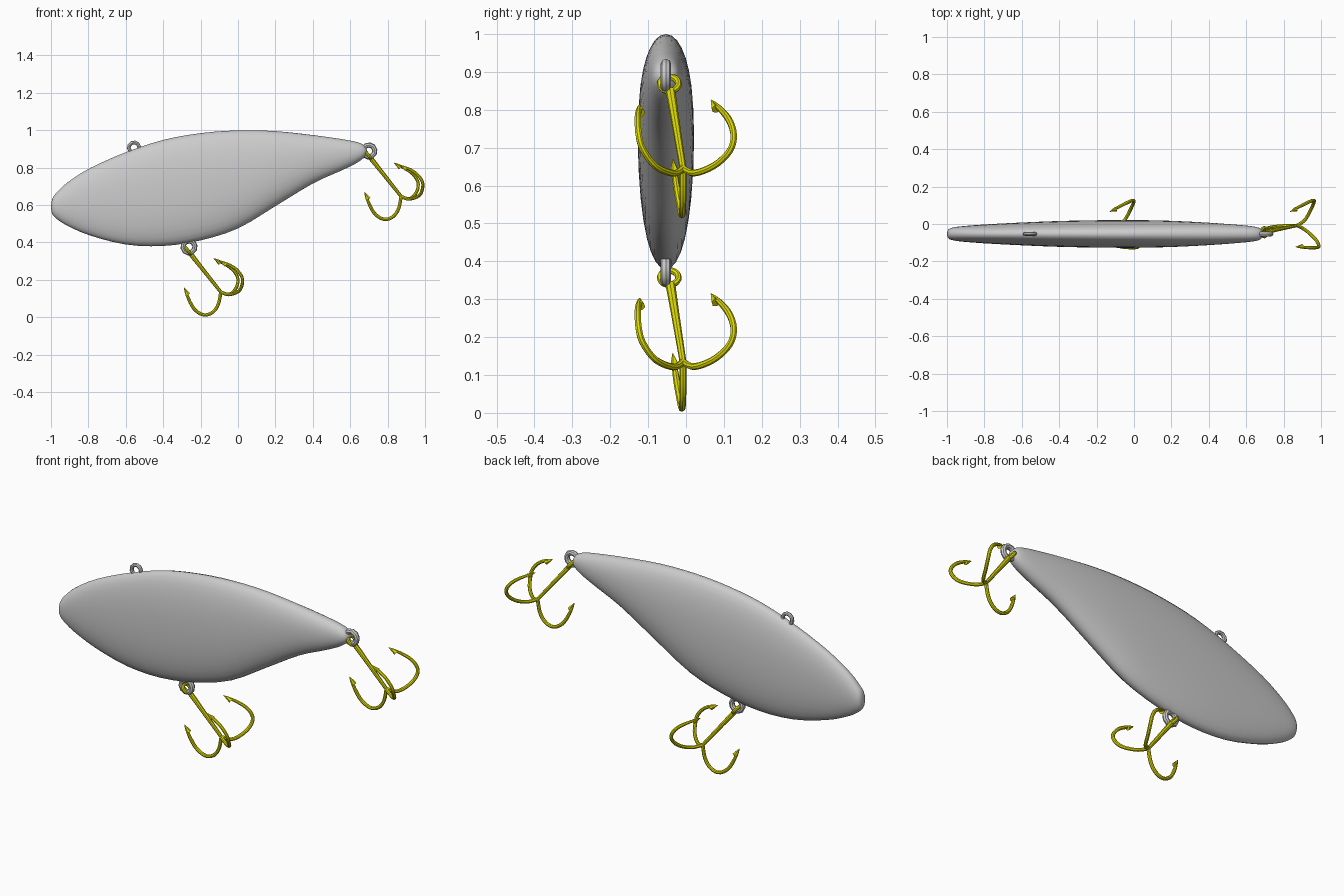
import bpy, bmesh, math
from mathutils import Vector, Matrix

if "Cube" in bpy.data.objects:
    bpy.data.objects.remove(bpy.data.objects["Cube"])

MID_Y = -0.053
yellow = bpy.data.materials.new("hook_yellow")
yellow.diffuse_color = (0.72, 0.70, 0.0, 1)
yellow.use_nodes = True
yellow.node_tree.nodes["Principled BSDF"].inputs["Base Color"].default_value = yellow.diffuse_color


def spline(points, n):
    """Catmull-Rom resampling of tuples of any length."""
    p = [points[0]] + list(points) + [points[-1]]
    out = []
    for i in range(1, len(p) - 2):
        for s in range(n):
            t = s / n
            out.append([0.5 * (2*b + (c-a)*t + (2*a-5*b+4*c-d)*t*t + (3*b-a-3*c+d)*t**3)
                        for a, b, c, d in zip(p[i-1], p[i], p[i+1], p[i+2])])
    return out + [list(points[-1])]


def loft(bm, rings):
    """Skin a list of closed rings and cap both ends."""
    vs = [[bm.verts.new(co) for co in r] for r in rings]
    n = len(vs[0])
    for a, b in zip(vs, vs[1:]):
        for i in range(n):
            bm.faces.new((a[i], a[(i+1) % n], b[(i+1) % n], b[i]))
    bm.faces.new(vs[0][::-1])
    bm.faces.new(vs[-1])


def tube(bm, path, radii, sides=8):
    """Round wire along a path with a radius at each point."""
    path = [Vector(p) for p in path]
    rings, u = [], None
    for i, p in enumerate(path):
        t = (path[min(i+1, len(path)-1)] - path[max(i-1, 0)]).normalized()
        u = t.orthogonal() if u is None else u - t * u.dot(t)
        u.normalize()
        v = t.cross(u)
        rings.append([p + radii[i] * (math.cos(a)*u + math.sin(a)*v)
                      for a in (2*math.pi*k/sides for k in range(sides))])
    loft(bm, rings)


def torus(bm, centre, normal, major, minor, n=16, m=8):
    """Ring around a centre, facing along a normal."""
    u = normal.normalized().orthogonal().normalized()
    w = normal.normalized()
    v = w.cross(u)
    vs = []
    for i in range(n):
        a = 2*math.pi*i/n
        r = math.cos(a)*u + math.sin(a)*v
        vs.append([bm.verts.new(centre + r*(major + minor*math.cos(b)) + w*minor*math.sin(b))
                   for b in (2*math.pi*k/m for k in range(m))])
    for i in range(n):
        for k in range(m):
            bm.faces.new((vs[i][k], vs[(i+1) % n][k], vs[(i+1) % n][(k+1) % m], vs[i][(k+1) % m]))


def finish(bm, name, mat=None, angle=40):
    bmesh.ops.recalc_face_normals(bm, faces=bm.faces)
    me = bpy.data.meshes.new(name)
    bm.to_mesh(me)
    bm.free()
    ob = bpy.data.objects.new(name, me)
    bpy.context.collection.objects.link(ob)
    if mat:
        me.materials.append(mat)
    bpy.ops.object.select_all(action='DESELECT')
    ob.select_set(True)
    bpy.context.view_layer.objects.active = ob
    bpy.ops.object.shade_smooth_by_angle(angle=math.radians(angle))
    return ob


# Lure body: x, top z, bottom z, half width
stations = [
    (-1.0, .595, .583, .006), (-.992, .635, .55, .024), (-.968, .668, .525, .034),
    (-.91, .722, .488, .042), (-.79, .798, .437, .051), (-.6, .882, .389, .061),
    (-.4, .948, .381, .069), (-.2, .984, .411, .073), (0, .999, .475, .074),
    (.2, .995, .594, .070), (.4, .974, .715, .060), (.55, .953, .783, .049),
    (.63, .938, .822, .041), (.67, .922, .85, .032), (.686, .902, .872, .018),
    (.69, .89, .884, .004)]
bm = bmesh.new()
rings = []
for x, top, bot, hw in spline(stations, 3):
    ring = []
    for k in range(32):
        a = 2*math.pi*k/32
        c, s = math.cos(a), math.sin(a)
        ring.append((x, MID_Y + hw*math.copysign(abs(c)**.93, c),
                     (top+bot)/2 + (top-bot)/2*math.copysign(abs(s)**.93, s)))
    rings.append(ring)
loft(bm, rings)
finish(bm, "lure_body", angle=60)

# Line tie, belly and tail rings
for name, x, z, major, minor in (("line_tie_ring", -.556, .907, .028, .010),
                                 ("belly_ring", -.262, .376, .032, .014),
                                 ("tail_ring", .700, .889, .032, .014)):
    bm = bmesh.new()
    torus(bm, Vector((x, MID_Y, z)), Vector((0, 1, 0)), major, minor, 10, 8)
    finish(bm, name)

# Treble hook: eye, tapered shank, three barbed prongs
crown = Vector((-.092, -.008, .135))
eye = Vector((-.268, -.044, .357))
axis = (crown - eye).normalized()
bm = bmesh.new()
torus(bm, eye, axis.cross(Vector((0, 1, 0))), .024, .009)
tube(bm, [eye + axis*.022, eye + axis*.12, crown], [.013, .011, .009])
prongs = [
    [crown, (-.105, -.008, .07), (-.135, -.009, .027), (-.18, -.011, .012),
     (-.225, -.016, .035), (-.256, -.024, .08), (-.288, -.035, .158)],
    [crown, (-.05, .022, .122), (-.02, .075, .142), (-.002, .115, .18),
     (-.006, .126, .222), (-.045, .11, .268), (-.13, .066, .315)],
    [crown, (-.048, -.032, .121), (.005, -.080, .14), (.024, -.114, .185),
     (.016, -.125, .225), (-.025, -.127, .268), (-.1, -.122, .303)]]
for pts in prongs:
    path = spline([tuple(p) for p in pts], 4)
    tube(bm, path, [.009]*(len(path)-4) + [.0085, .0075, .005, .001])
    tip, back = Vector(path[-1]), Vector(path[-4])
    d = (tip - back).normalized()
    inward = crown - axis*.06 - tip
    inward = (inward - d*inward.dot(d)).normalized()
    base = tip - d*.042
    tube(bm, [base + inward*.007, tip], [.013, .001], 6)
belly_hook = finish(bm, "belly_treble_hook", yellow)

# Tail hook repeats the belly hook
tail_hook = bpy.data.objects.new("tail_treble_hook", belly_hook.data)
tail_hook.location = (.964, 0, .511)
bpy.context.collection.objects.link(tail_hook)
